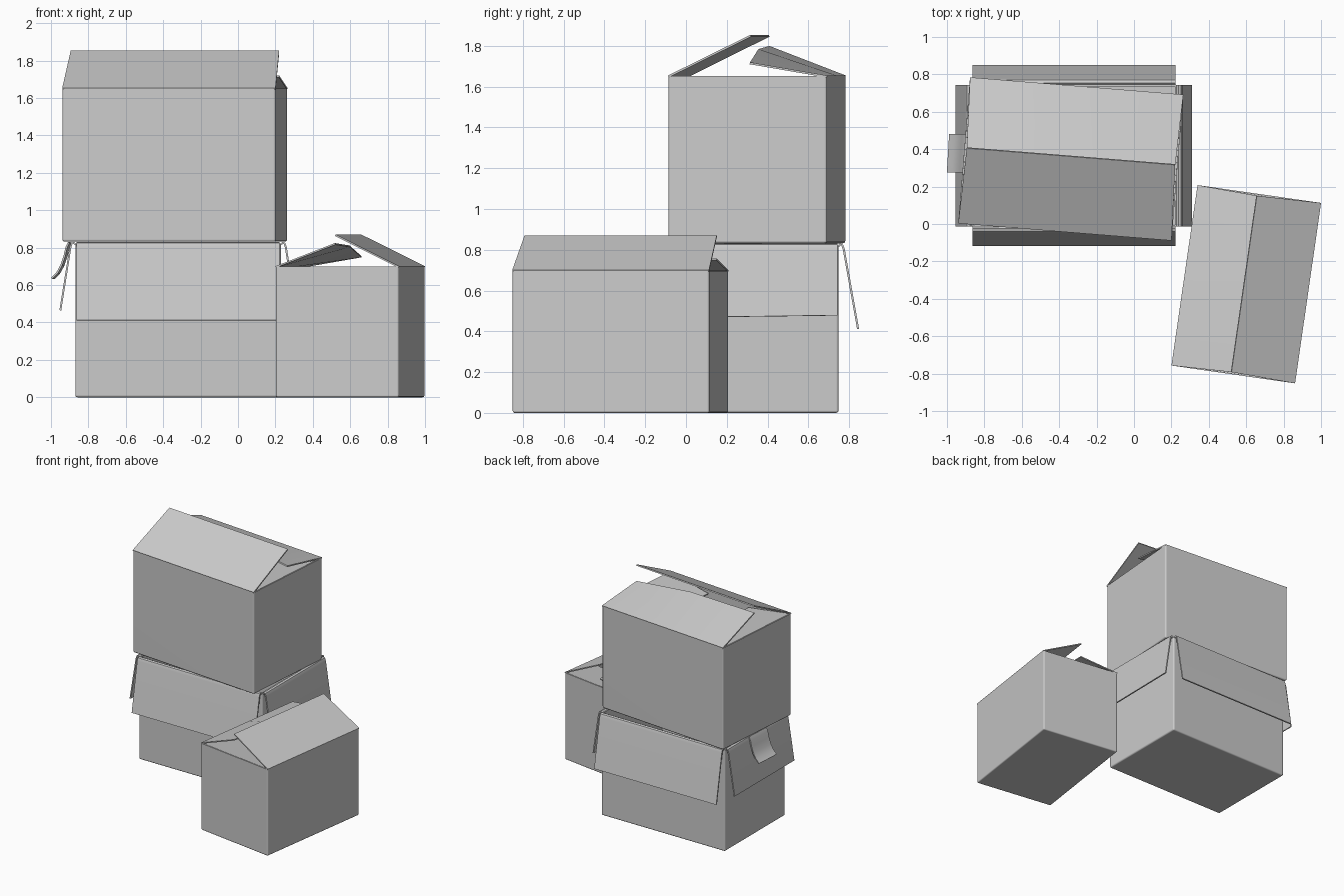
import bpy, bmesh, math
from mathutils import Matrix

cube = bpy.data.objects.get("Cube")
if cube:
    bpy.data.objects.remove(cube, do_unlink=True)

card = bpy.data.materials.new("grey_cardboard")
card.use_nodes = True
grey = (0.6, 0.6, 0.6, 1)
card.diffuse_color = grey
card.node_tree.nodes["Principled BSDF"].inputs["Base Color"].default_value = grey


def finish(name, bm, matrix, thickness, offset, bevel=0):
    mesh = bpy.data.meshes.new(name)
    bm.to_mesh(mesh)
    bm.free()
    mesh.materials.append(card)
    obj = bpy.data.objects.new(name, mesh)
    bpy.context.collection.objects.link(obj)
    obj.matrix_world = matrix
    bpy.ops.object.select_all(action='DESELECT')
    obj.select_set(True)
    bpy.context.view_layer.objects.active = obj
    if bevel:
        mod = obj.modifiers.new("soft_edges", 'BEVEL')
        mod.width, mod.segments = bevel, 3
        bpy.ops.object.modifier_apply(modifier=mod.name)
    mod = obj.modifiers.new("card_thickness", 'SOLIDIFY')
    mod.thickness, mod.offset = thickness, offset
    bpy.ops.object.modifier_apply(modifier=mod.name)
    # Crisp rims, and flat shading across the large panels
    bpy.ops.object.shade_smooth_by_angle(angle=math.radians(40))
    mod = obj.modifiers.new("flat_panels", 'WEIGHTED_NORMAL')
    mod.keep_sharp = True


def walls(name, w, d, h, matrix):
    # Open-topped tray with rounded folds
    bm = bmesh.new()
    bmesh.ops.create_cube(bm, size=1)
    bmesh.ops.scale(bm, vec=(w, d, h), verts=bm.verts)
    bmesh.ops.translate(bm, vec=(0, 0, h / 2), verts=bm.verts)
    top = [f for f in bm.faces if f.normal.z > 0.9]
    bmesh.ops.delete(bm, geom=top, context='FACES_ONLY')
    finish(name, bm, matrix, 0.012, -1, 0.012)


def sheet(name, rows, matrix):
    # Card flap lofted through rows of points
    bm = bmesh.new()
    grid = [[bm.verts.new(p) for p in row] for row in rows]
    for r, s in zip(grid, grid[1:]):
        for i in range(len(r) - 1):
            bm.faces.new((r[i], r[i + 1], s[i + 1], s[i]))
    bmesh.ops.recalc_face_normals(bm, faces=bm.faces)
    finish(name, bm, matrix, 0.01, 0)


def closed_box(name, x, y, z, angle, size):
    # Box whose two long flaps almost meet above the folded-in short ones
    m = (Matrix.Translation((x, y, z)) @ Matrix.Rotation(math.radians(angle), 4, 'Z')
         @ Matrix.Scale(size, 4))
    w, d, h = 0.572, 0.39, 0.818
    walls(name + "_walls", 2 * w, 2 * d, h, m)
    sheet(name + "_upper_flap", [
        [(-w, -d, h), (w, -d, h)],
        [(-w + 0.013, 0.015, h + 0.2), (w - 0.013, 0.015, h + 0.2)]], m)
    sheet(name + "_bent_flap", [
        [(-w, d, h), (0, d, h), (w, d, h)],
        [(-w + 0.013, 0.015, h + 0.145), (0.05, 0.01, h + 0.13),
         (w - 0.013, 0.01, h + 0.065)]], m)
    for side, label in ((-1, "_first_end_flap"), (1, "_second_end_flap")):
        sheet(name + label, [
            [(side * (w - 0.005), s * (d - 0.015), h - 0.003) for s in (-1, 1)],
            [(side * (w - 0.38), s * (d - 0.025), h - 0.06) for s in (-1, 1)]], m)


closed_box("top_box", -0.338, 0.348, 0.832, -4.6, 1.0)
closed_box("small_box", 0.6, -0.322, 0.0, 81.8, 0.852)

# Bottom box, its flaps folded down outside
base = Matrix.Translation((-0.32, 0.365, 0))
W, D, H = 0.55, 0.383, 0.822
walls("bottom_box_walls", 2 * W, 2 * D, H, base)


def hanging_flap(name, angle, reach, half, out, low, tilt=0):
    m = base @ Matrix.Rotation(math.radians(angle), 4, 'Z')
    profile = [(0, H - 0.004), (0.008, H + 0.004), (0.019, H), (0.026, H - 0.02)]
    rows = [[(-half, -reach - o, z), (half, -reach - o, z)] for o, z in profile]
    rows.append([(-half, -reach - out, low - tilt), (half, -reach - out, low + tilt)])
    sheet(name, rows, m)


hanging_flap("bottom_box_front_flap", 0, D, W - 0.007, 0.096, 0.412)
hanging_flap("bottom_box_back_flap", 180, D, W - 0.007, 0.096, 0.412)
hanging_flap("bottom_box_right_flap", 90, W, D - 0.004, 0.075, 0.473, 0.005)
hanging_flap("bottom_box_left_flap", -90, W, D - 0.004, 0.08, 0.465)

# Curled handle tab on the side flap, slightly skewed
curl = [(-0.905, 0.828), (-0.918, 0.80), (-0.928, 0.755), (-0.945, 0.705),
        (-0.967, 0.665), (-0.997, 0.635)]
sheet("handle_tab", [[(x, 0.275, z), (x + 0.012, 0.48, z)] for x, z in curl],
      Matrix.Identity(4))
